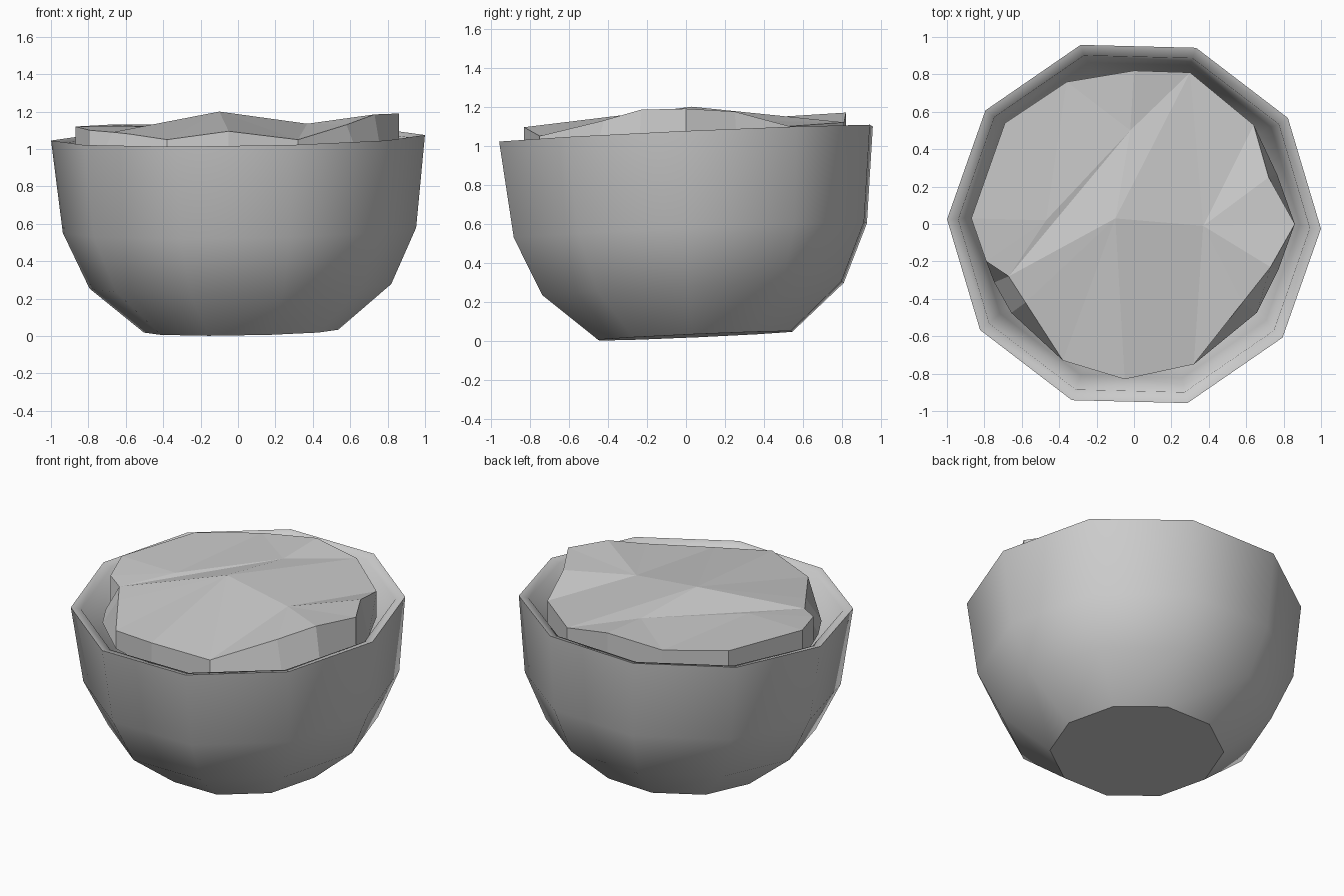
import bpy, bmesh, math
from mathutils import Vector, Matrix
from mathutils.geometry import delaunay_2d_cdt

cube = bpy.data.objects.get("Cube")
if cube:
    bpy.data.objects.remove(cube)

SIDES = 10
GREY = (0.6, 0.6, 0.6, 1)

mat = bpy.data.materials.new("plain_grey")
mat.use_nodes = True
mat.diffuse_color = GREY
mat.node_tree.nodes["Principled BSDF"].inputs["Base Color"].default_value = GREY


def finish(bm, name):
    bmesh.ops.recalc_face_normals(bm, faces=bm.faces)
    mesh = bpy.data.meshes.new(name)
    bm.to_mesh(mesh)
    bm.free()
    mesh.materials.append(mat)
    obj = bpy.data.objects.new(name, mesh)
    bpy.context.collection.objects.link(obj)
    return obj


# Bowl: ten-sided shell, radius and height up the outside and down the inside
profile = [(0.52, 0.025), (0.807, 0.265), (0.945, 0.565), (1.0, 1.06),
           (0.94, 1.045), (0.88, 0.6), (0.74, 0.32), (0.46, 0.12)]
bm = bmesh.new()
rings = []
for r, z in profile:
    ring = []
    for i in range(SIDES):
        a = math.tau * i / SIDES - math.radians(1.4)
        ring.append(bm.verts.new((r * math.cos(a), r * math.sin(a), z)))
    rings.append(ring)
for low, high in zip(rings, rings[1:]):
    for i in range(SIDES):
        j = (i + 1) % SIDES
        bm.faces.new((low[i], low[j], high[j], high[i]))
bm.faces.new(rings[0])
bm.faces.new(rings[-1])
for f in bm.faces:
    f.smooth = True
# Crisp edges only at the foot and the outer rim
crisp = [set(rings[0]), set(rings[3]), set(rings[-1])]
for e in bm.edges:
    if any(set(e.verts) <= ring for ring in crisp):
        e.smooth = False
# The whole bowl leans slightly forward and to one side
pivot = Vector((0, 0, 1.06))
lean = Matrix.Rotation(0.045, 3, 'X') @ Matrix.Rotation(-0.016, 3, 'Y')
bmesh.ops.rotate(bm, cent=pivot, matrix=lean, verts=bm.verts)
finish(bm, "bowl")

# Filling: uneven faceted slab, outline followed by inner peaks
outline = [(0.86, 0, 1.19), (0.72, 0.25, 1.175), (0.64, 0.53, 1.1),
           (0.3, 0.81, 1.12), (0, 0.82, 1.17), (-0.36, 0.76, 1.13),
           (-0.69, 0.54, 1.13), (-0.87, 0.03, 1.12), (-0.79, -0.2, 1.1),
           (-0.67, -0.28, 1.09), (-0.58, -0.42, 1.08), (-0.38, -0.73, 1.05),
           (-0.05, -0.83, 1.095), (0.32, -0.75, 1.05), (0.58, -0.42, 1.13),
           (0.73, -0.23, 1.185)]
peaks = [(-0.1, 0.03, 1.2), (-0.47, 0.02, 1.12), (0.37, -0.01, 1.135), (-0.02, 0.5, 1.15)]
points = [Vector(p) for p in outline + peaks]
n = len(outline)
ridges = [(n, 3), (n, 9), (n, 12), (n, n + 2), (n, n + 3), (n + 3, 9),
          (n + 3, 3), (n + 3, 4), (n + 1, 5), (n + 1, 7), (n + 2, 0), (n + 2, 13)]
cdt = delaunay_2d_cdt([p.xy for p in points], ridges, [list(range(n))], 1, 1e-5)
bm = bmesh.new()
top = []
for co, source in zip(cdt[0], cdt[3]):
    z = points[source[0]].z if source else 1.12
    top.append(bm.verts.new((co.x, co.y, z)))
for tri in cdt[2]:
    bm.faces.new([top[i] for i in tri])
# Slab sides dropping into the bowl
border = [e for e in bm.edges if e.is_boundary]
drop = bmesh.ops.extrude_edge_only(bm, edges=border)["geom"]
for v in drop:
    if isinstance(v, bmesh.types.BMVert):
        r = v.co.xy.length
        grow = max(r, 0.81) / r
        v.co = (v.co.x * grow, v.co.y * grow, 0.93)
bmesh.ops.holes_fill(bm, edges=[e for e in bm.edges if e.is_boundary], sides=0)
finish(bm, "filling")
